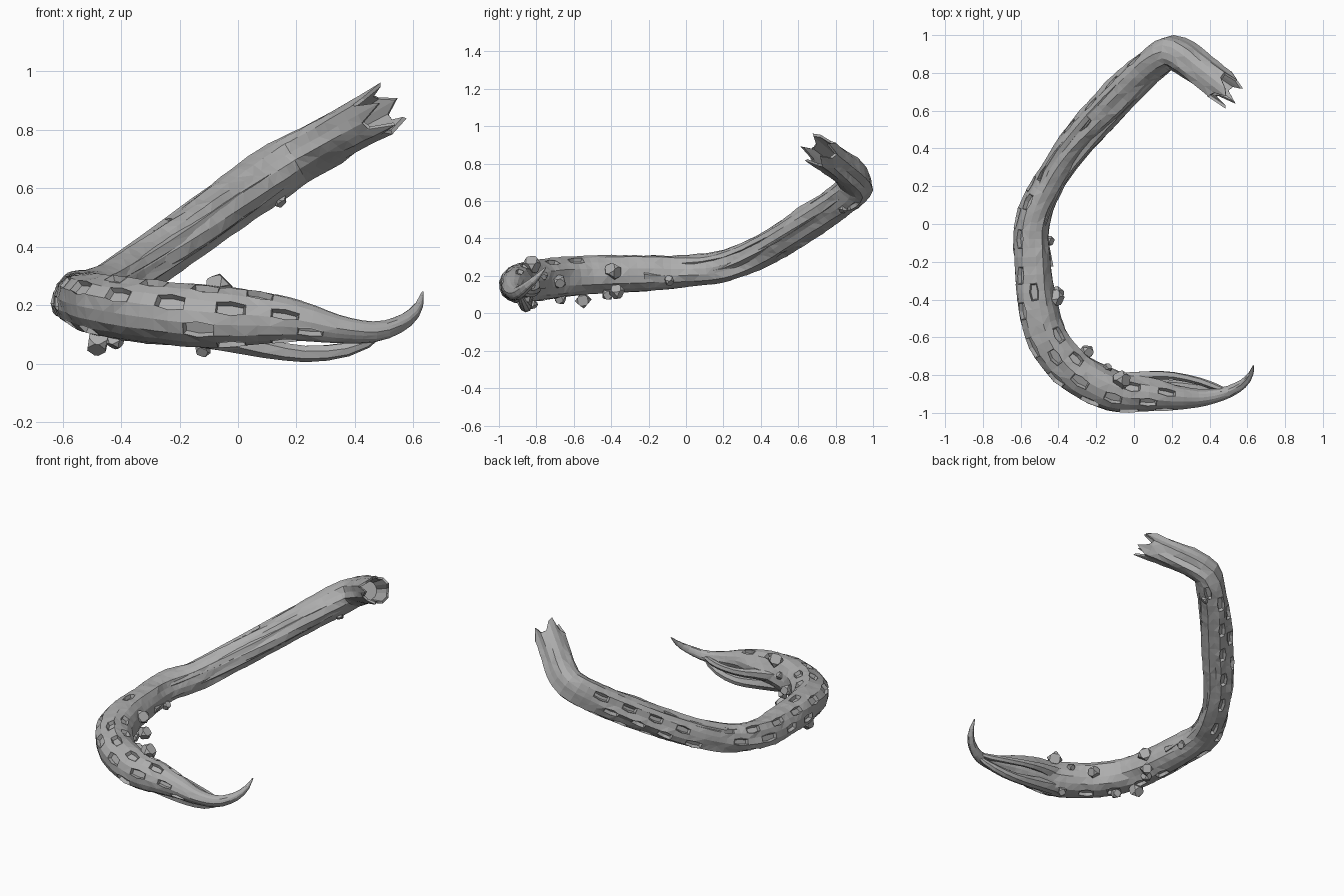
import bpy, bmesh, math, random
from mathutils import Vector

if "Cube" in bpy.data.objects:
    bpy.data.objects.remove(bpy.data.objects["Cube"])

random.seed(7)
mat = bpy.data.materials.new("bark grey")
mat.diffuse_color = (0.42, 0.42, 0.42, 1)
mat.use_nodes = True
mat.node_tree.nodes["Principled BSDF"].inputs["Base Color"].default_value = mat.diffuse_color


def finish(bm, name):
    bmesh.ops.recalc_face_normals(bm, faces=bm.faces[:])
    me = bpy.data.meshes.new(name)
    bm.to_mesh(me)
    bm.free()
    me.materials.append(mat)
    ob = bpy.data.objects.new(name, me)
    bpy.context.collection.objects.link(ob)
    return ob


def resample(pts, step):
    """Smooth path through (x, y, z, radius) points, evenly spaced."""
    P = [Vector(p) for p in pts]
    P = [2 * P[0] - P[1]] + P + [2 * P[-1] - P[-2]]
    dense = []
    for k in range(1, len(P) - 2):
        a, b, c, d = P[k - 1:k + 3]
        for s in range(30):
            t = s / 30
            dense.append(0.5 * (2 * b + (c - a) * t + (2 * a - 5 * b + 4 * c - d) * t * t
                                + (3 * b - a - 3 * c + d) * t ** 3))
    dense.append(P[-2])
    out, acc = [dense[0]], 0
    for a, b in zip(dense, dense[1:]):
        acc += (b.xyz - a.xyz).length
        if acc >= step:
            out.append(b)
            acc = 0
    out.append(dense[-1])
    return out


def frames(path):
    """Centre, tangent and two side vectors carried along the path."""
    res, n = [], Vector((0, 0, 1))
    for i, p in enumerate(path):
        t = (path[min(i + 1, len(path) - 1)].xyz - path[max(i - 1, 0)].xyz).normalized()
        n = (n - t * n.dot(t)).normalized()
        res.append((p.xyz, t, n, t.cross(n), p.w))
    return res


def tube(name, pts, sides, step, ridge, twist, pits=False, ragged=False):
    fr = frames(resample(pts, step))
    count = len(fr)
    keys = [[random.uniform(-1, 1) for _ in range(sides)] for _ in range(count // 6 + 3)]
    # staggered pit cells, two rings long
    cells = set()
    if pits:
        for i in range(9, count - 13):
            for j in range(0, sides, 2):
                if i % 4 != j % 4 or random.random() < 0.15:
                    continue
                c, t, n, b, r = fr[i]
                a = 2 * math.pi * (j + 0.5) / sides + twist * i / count
                d = n * math.cos(a) + b * math.sin(a)
                outward = Vector((c.x - 0.15, c.y, 0)).normalized()
                if d.dot(outward) > (0.1 if i < count * 0.5 else -0.7):
                    cells.add((i, j))
    bm = bmesh.new()
    rings = []
    for i, (c, t, n, b, r) in enumerate(fr):
        k, f = divmod(i / 6, 1)
        k = int(k)
        amp = ridge * (1.0 if i < count * 0.5 else 0.5)
        ring = []
        for j in range(sides):
            a = 2 * math.pi * j / sides + twist * i / count
            if (i - 1, j) in cells:
                a -= 0.09
            if (i - 1, (j - 1) % sides) in cells:
                a += 0.09
            g = keys[k][j] * (1 - f) + keys[k + 1][j] * f
            rr = r * (1 + amp * g + random.uniform(-0.02, 0.02))
            co = c + (n * math.cos(a) + b * math.sin(a)) * rr
            if ragged and i == 0:
                co -= t * (0.045 * (1 if j % 3 == 0 else -0.9) + random.uniform(-0.025, 0.02))
            ring.append(bm.verts.new(co))
        rings.append(ring)
    pit_faces = []
    for i in range(count - 1):
        A, B = rings[i], rings[i + 1]
        for j in range(sides):
            q = (j + 1) % sides
            if (i, j) in cells:
                C = rings[i + 2]
                pit_faces.append(bm.faces.new((A[j], A[q], B[q], C[q], C[j], B[j])))
            elif (i - 1, j) not in cells:
                if (i // 2 + j) % 2:
                    bm.faces.new((A[j], A[q], B[q]))
                    bm.faces.new((A[j], B[q], B[j]))
                else:
                    bm.faces.new((A[j], A[q], B[j]))
                    bm.faces.new((A[q], B[q], B[j]))
    bm.faces.new(rings[-1])
    if ragged:
        # hollow mouth behind the splintered rim
        prev = rings[0]
        for depth, s in ((0, 0.84), (4, 0.7)):
            c, t, n, b, r = fr[depth]
            new = [bm.verts.new(c + (v.co - fr[0][0]) * s) if depth == 0 else
                   bm.verts.new(c + (n * math.cos(2 * math.pi * j / sides)
                                     + b * math.sin(2 * math.pi * j / sides)) * r * s)
                   for j, v in enumerate(rings[0])]
            for j in range(sides):
                q = (j + 1) % sides
                bm.faces.new((prev[j], prev[q], new[q], new[j]))
            prev = new
        bm.faces.new(prev)
    else:
        bm.faces.new(rings[0])
    bmesh.ops.recalc_face_normals(bm, faces=bm.faces[:])
    if pit_faces:
        bmesh.ops.inset_individual(bm, faces=pit_faces, thickness=0.003, depth=0.002)
        bmesh.ops.inset_individual(bm, faces=pit_faces, thickness=0.007, depth=-0.021)
    return finish(bm, name)


# main curved limb, from splintered end to hooked tip
tube("limb", [
    (0.495, 0.71, 0.87, 0.09), (0.365, 0.805, 0.795, 0.085), (0.24, 0.895, 0.72, 0.088),
    (0.17, 0.905, 0.68, 0.09), (0.06, 0.825, 0.605, 0.09), (-0.135, 0.62, 0.465, 0.088),
    (-0.34, 0.40, 0.325, 0.085), (-0.46, 0.20, 0.245, 0.086), (-0.535, 0.0, 0.225, 0.09),
    (-0.535, -0.2, 0.22, 0.097), (-0.513, -0.42, 0.21, 0.105), (-0.45, -0.62, 0.195, 0.11),
    (-0.31, -0.78, 0.175, 0.11), (-0.1, -0.885, 0.155, 0.105), (0.08, -0.905, 0.15, 0.09),
    (0.22, -0.92, 0.14, 0.066), (0.36, -0.92, 0.115, 0.044), (0.48, -0.895, 0.11, 0.033),
    (0.57, -0.85, 0.145, 0.025), (0.615, -0.80, 0.19, 0.016), (0.632, -0.75, 0.245, 0.003)],
    16, 0.042, 0.16, 1.2, pits=True, ragged=True)

# split strands rejoining under the tip
tube("lower_strand", [
    (-0.12, -0.87, 0.10, 0.05), (0.05, -0.86, 0.06, 0.038), (0.22, -0.855, 0.034, 0.03),
    (0.36, -0.865, 0.045, 0.026), (0.45, -0.88, 0.075, 0.018), (0.49, -0.89, 0.10, 0.008)],
    7, 0.07, 0.12, 0.8)
tube("rear_strand", [
    (-0.14, -0.84, 0.16, 0.05), (0.02, -0.81, 0.145, 0.032), (0.18, -0.80, 0.12, 0.022),
    (0.34, -0.83, 0.105, 0.02), (0.44, -0.865, 0.105, 0.018), (0.50, -0.885, 0.115, 0.008)],
    6, 0.07, 0.12, 0.8)

# raised bark ribs that wind along the upper arm
for k, (dx, dy, dz) in enumerate(((0.045, -0.04, 0.04), (0.05, -0.045, -0.02), (-0.03, 0.03, 0.06))):
    tube("bark_rib_%d" % k, [
        (0.14 + dx, 0.89 + dy, 0.655 + dz, 0.012), (-0.045 + dx, 0.72 + dy, 0.535 + dz, 0.026),
        (-0.24 + dx, 0.51 + dy, 0.395 + dz, 0.024), (-0.44 + dx * 0.8, 0.24 + dy, 0.26 + dz, 0.022),
        (-0.535 + dx, -0.05, 0.225 + dz, 0.008)], 5, 0.13, 0.2, 1.0)

# faceted nodules
for k, (x, y, z, r) in enumerate((
        (-0.065, -0.825, 0.26, 0.044), (-0.48, -0.55, 0.07, 0.04), (-0.42, -0.67, 0.08, 0.03),
        (-0.41, -0.37, 0.115, 0.037), (-0.415, -0.39, 0.225, 0.042), (-0.45, -0.42, 0.10, 0.03),
        (-0.25, -0.675, 0.17, 0.034), (-0.12, -0.82, 0.05, 0.026), (-0.45, -0.09, 0.175, 0.026),
        (0.14, 0.84, 0.56, 0.024), (-0.14, -0.76, 0.20, 0.022))):
    bm = bmesh.new()
    # a cube cut at its corners gives a chunky crystal shape
    bmesh.ops.create_cube(bm, size=r * 1.55)
    bmesh.ops.bevel(bm, geom=bm.verts[:], offset=r * 0.6, segments=1, affect='VERTICES')
    turn = Vector((0, 0, 1)).rotation_difference(Vector([random.uniform(-1, 1) for _ in range(3)]))
    for v in bm.verts:
        v.co = turn @ v.co * random.uniform(0.95, 1.05) + Vector((x, y, z))
    finish(bm, "nodule_%d" % k)

# small thorn on the inner side
bm = bmesh.new()
bmesh.ops.create_cone(bm, segments=5, radius1=0.025, radius2=0.002, depth=0.11, cap_ends=True)
for v in bm.verts:
    v.co = Vector((-0.45 + v.co.x, -0.17 + v.co.z, 0.2 + v.co.y))
finish(bm, "thorn")
